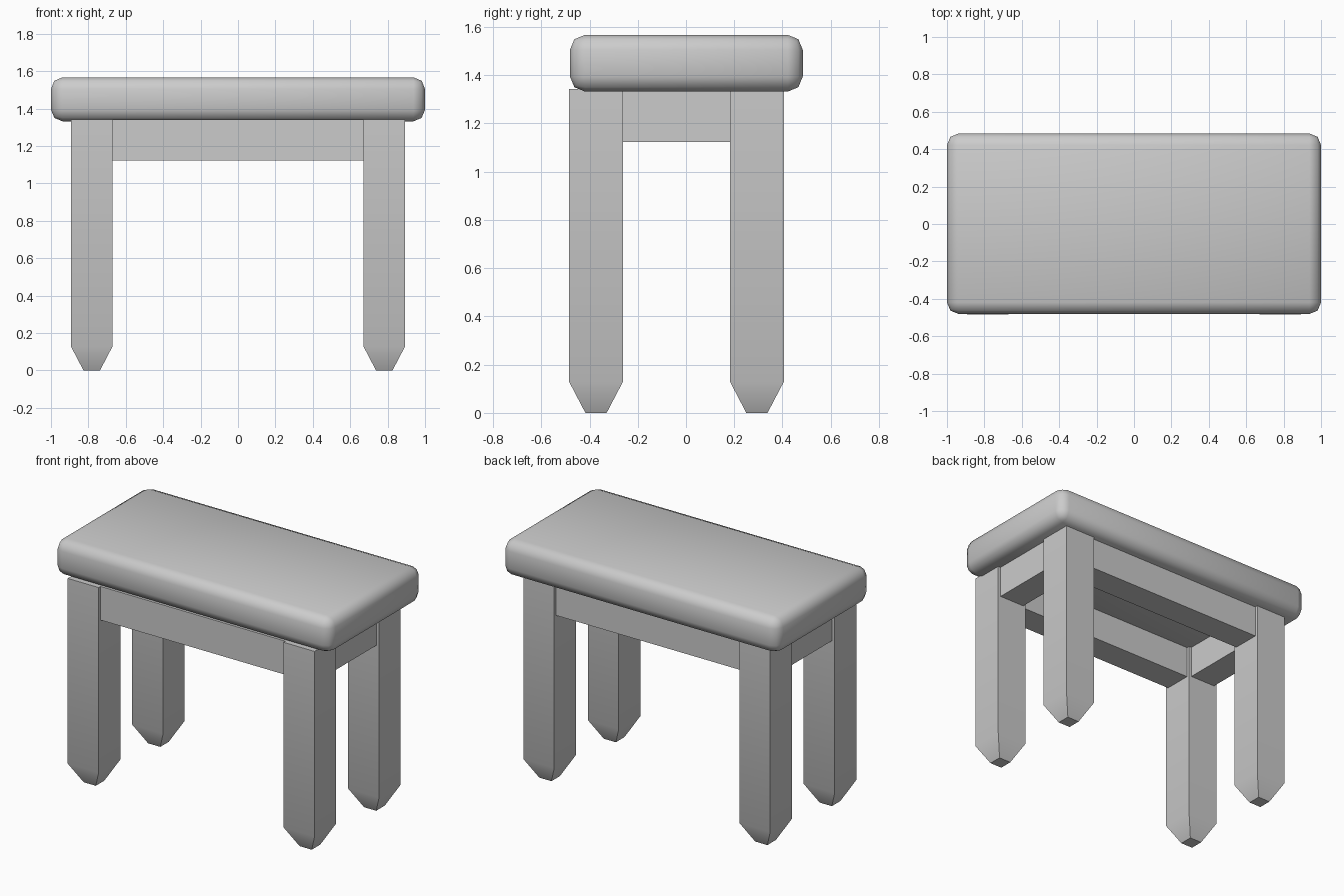
import bpy
import bmesh
from math import radians

if "Cube" in bpy.data.objects:
    bpy.data.objects.remove(bpy.data.objects["Cube"])

LEG_X, LEG_Y = 0.782, (-0.373, 0.294)   # leg centres
LEG_HALF, FOOT_HALF = 0.112, 0.044
LEG_TOP, TAPER_Z = 1.342, 0.13
RAIL_Z = (1.122, LEG_TOP)
RAIL_HALF = 0.093                       # rails sit slightly inside the legs


def finish(name, bm, angle=30):
    bmesh.ops.recalc_face_normals(bm, faces=bm.faces)
    mesh = bpy.data.meshes.new(name)
    bm.to_mesh(mesh)
    bm.free()
    ob = bpy.data.objects.new(name, mesh)
    bpy.context.collection.objects.link(ob)
    bpy.ops.object.select_all(action='DESELECT')
    ob.select_set(True)
    bpy.context.view_layer.objects.active = ob
    bpy.ops.object.shade_smooth_by_angle(angle=radians(angle))
    return ob


def box(x, y, z):
    bm = bmesh.new()
    bmesh.ops.create_cube(bm, size=1)
    for v in bm.verts:
        v.co = [(r[0] + r[1]) / 2 + c * (r[1] - r[0]) for r, c in zip((x, y, z), v.co)]
    return bm


def leg(name, cx, cy):
    # square sections stacked: foot, start of taper, top
    bm = bmesh.new()
    rings = []
    for h, z in ((FOOT_HALF, 0), (LEG_HALF, TAPER_Z), (LEG_HALF, LEG_TOP)):
        rings.append([bm.verts.new((cx + sx * h, cy + sy * h, z))
                      for sx, sy in ((-1, -1), (1, -1), (1, 1), (-1, 1))])
    for a, b in zip(rings, rings[1:]):
        for i in range(4):
            j = (i + 1) % 4
            bm.faces.new((a[i], a[j], b[j], b[i]))
    bm.faces.new(rings[0])
    bm.faces.new(rings[-1])
    finish(name, bm)


# Seat slab with rounded edges
seat = box((-1, 1), (-0.481, 0.484), (1.332, 1.567))
bmesh.ops.bevel(seat, geom=seat.edges[:], offset=0.062, offset_type='OFFSET',
                segments=2, profile=0.5, affect='EDGES')
finish("seat", seat, 60)

# Legs and the long rails joining them
for end, cy in zip(("front", "back"), LEG_Y):
    for side, sx in (("left", -1), ("right", 1)):
        leg(f"{end}_{side}_leg", sx * LEG_X, cy)
    inner = LEG_X - LEG_HALF
    finish(f"{end}_rail", box((-inner, inner), (cy - RAIL_HALF, cy + RAIL_HALF), RAIL_Z))

# Short side rails
for side, sx in (("left", -1), ("right", 1)):
    cx = sx * LEG_X
    finish(f"{side}_rail", box((cx - RAIL_HALF, cx + RAIL_HALF),
                               (LEG_Y[0] + LEG_HALF, LEG_Y[1] - LEG_HALF), RAIL_Z))
